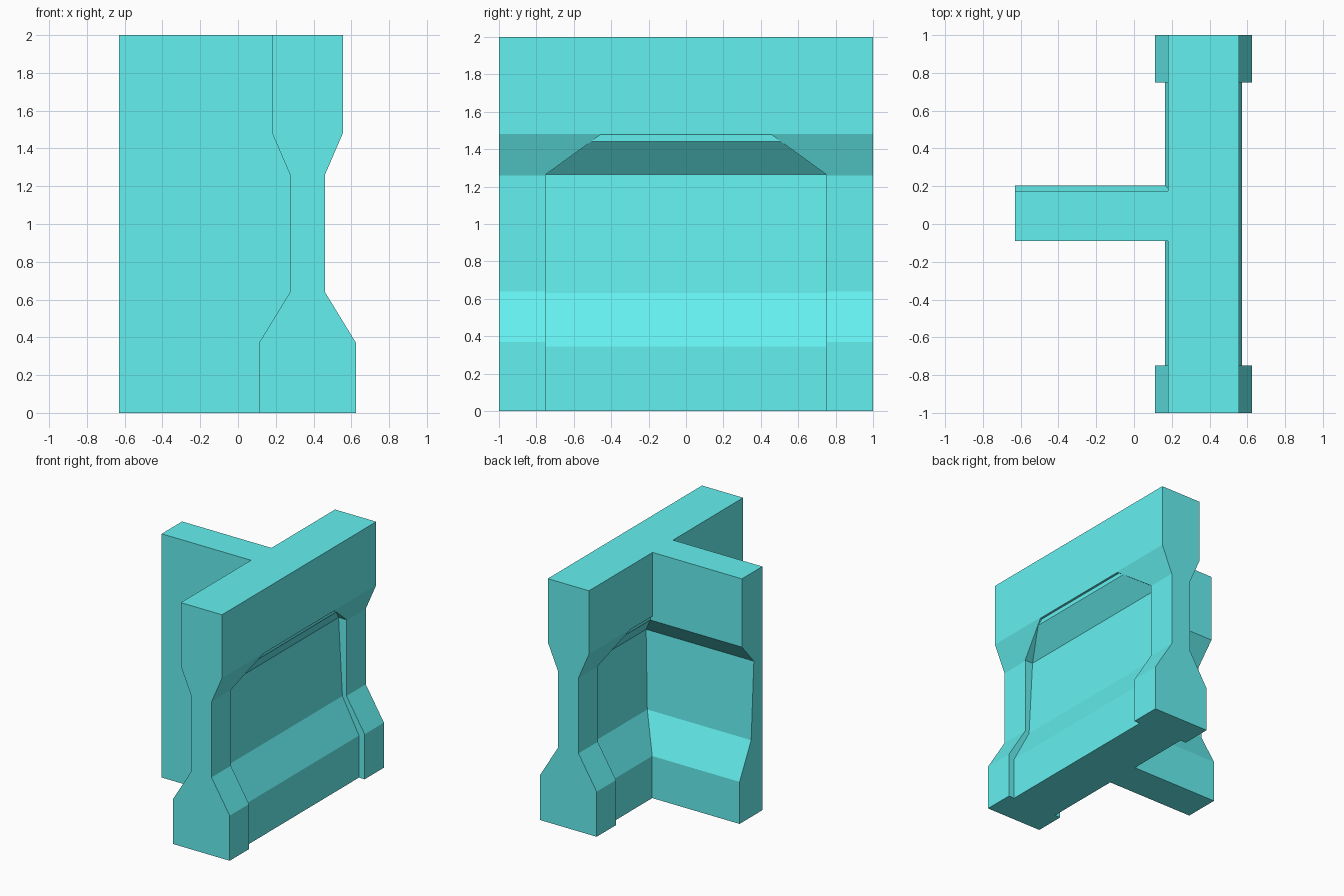
import bpy, bmesh
from mathutils import Vector

if "Cube" in bpy.data.objects:
    bpy.data.objects.remove(bpy.data.objects["Cube"])

CX = 0.368          # x of the long wall's middle plane

mat = bpy.data.materials.new("cyan")
mat.diffuse_color = (0.13, 0.87, 0.87, 1)
mat.use_nodes = True
mat.node_tree.nodes["Principled BSDF"].inputs["Base Color"].default_value = mat.diffuse_color


def prism(name, points, step):
    """Extrude a closed outline of 3D points along a vector."""
    bm = bmesh.new()
    face = bm.faces.new([bm.verts.new(p) for p in points])
    ext = bmesh.ops.extrude_face_region(bm, geom=[face])
    moved = [g for g in ext["geom"] if isinstance(g, bmesh.types.BMVert)]
    bmesh.ops.translate(bm, verts=moved, vec=Vector(step))
    bmesh.ops.recalc_face_normals(bm, faces=bm.faces)
    mesh = bpy.data.meshes.new(name)
    bm.to_mesh(mesh)
    bm.free()
    obj = bpy.data.objects.new(name, mesh)
    bpy.context.collection.objects.link(obj)
    mesh.materials.append(mat)
    return obj


def wall(name, half_profile, y):
    """Wall along y, mirrored about its middle plane."""
    right = [(CX + w, -y, z) for w, z in half_profile]
    left = [(CX - w, -y, z) for w, z in reversed(half_profile)]
    return prism(name, right + left, (0, 2 * y, 0))


# Outer frame of the long wall
frame = wall("wall_frame", [(0.257, 0), (0.257, 0.37), (0.092, 0.64),
                            (0.092, 1.26), (0.187, 1.48), (0.187, 2)], 1)

# Opening with clipped top corners
opening = prism("opening_cutter",
                [(-1, -0.75, -0.1), (-1, 0.75, -0.1), (-1, 0.75, 1.265),
                 (-1, 0.46, 1.475), (-1, -0.46, 1.475), (-1, -0.75, 1.265)],
                (3, 0, 0))
cut = frame.modifiers.new("opening", "BOOLEAN")
cut.operation = "DIFFERENCE"
cut.solver = "EXACT"
cut.object = opening
opening.hide_render = True
opening.hide_set(True)

# Recessed panel filling the opening
wall("recessed_panel", [(0.205, 0), (0.205, 0.345), (0.055, 0.63),
                        (0.02, 1.265), (0.167, 1.44), (0.167, 1.6)], 0.75)

# Side wall: flat front, profiled back
back = [(0.205, 0), (0.205, 0.345), (0.055, 0.63), (0.02, 1.265), (0.175, 1.44), (0.175, 2)]
prism("side_wall", [(-0.63, -0.09, 0)] + [(-0.63, y, z) for y, z in back] + [(-0.63, -0.09, 2)],
      (0.99, 0, 0))
